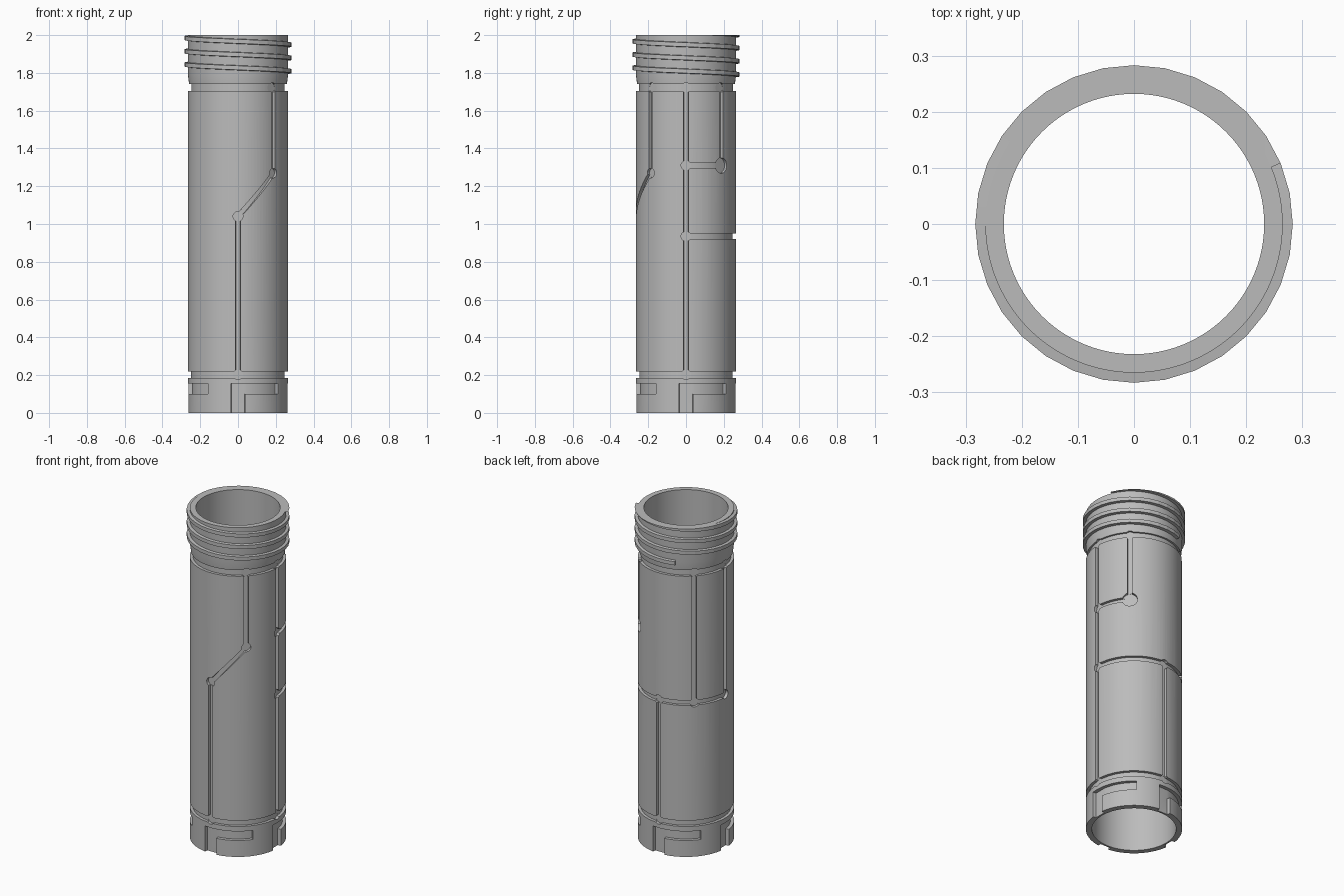
import bpy, bmesh, math
from mathutils import Matrix, Vector

if "Cube" in bpy.data.objects:
    bpy.data.objects.remove(bpy.data.objects["Cube"], do_unlink=True)

R_BODY, R_FLOOR, R_BORE, R_THREAD = 0.265, 0.248, 0.232, 0.283
RING_LOW, RING_MID, RING_TOP = 0.203, 0.935, 1.722

grey = bpy.data.materials.new("metal grey")
grey.use_nodes = True
grey.diffuse_color = (0.5, 0.5, 0.5, 1)
grey.node_tree.nodes["Principled BSDF"].inputs["Base Color"].default_value = (0.5, 0.5, 0.5, 1)


def polar(r, deg, z):
    a = math.radians(deg)
    return Vector((r * math.cos(a), r * math.sin(a), z))


def make_object(name, bm):
    bmesh.ops.recalc_face_normals(bm, faces=bm.faces)
    mesh = bpy.data.meshes.new(name)
    bm.to_mesh(mesh)
    bm.free()
    mesh.materials.append(grey)
    obj = bpy.data.objects.new(name, mesh)
    bpy.context.collection.objects.link(obj)
    return obj


def skin(name, sections, closed=False):
    """Join equal cross-sections into one solid, as a loop or with end caps."""
    bm = bmesh.new()
    rows = [[bm.verts.new(p) for p in s] for s in sections]
    n = len(rows[0])
    pairs = list(zip(rows, rows[1:]))
    if closed:
        pairs.append((rows[-1], rows[0]))
    else:
        bm.faces.new(rows[0])
        bm.faces.new(rows[-1])
    for a, b in pairs:
        for i in range(n):
            j = (i + 1) % n
            bm.faces.new((a[i], a[j], b[j], b[i]))
    return make_object(name, bm)


cutters = []


def groove(a0, z0, a1, z1, width=0.025, floor=R_FLOOR):
    """Cutter for a channel wrapped on the tube from one angle and height to another."""
    da, dz = math.radians(a1 - a0) * R_BODY, z1 - z0
    length = math.hypot(da, dz)
    side_a = math.degrees(-dz / length * width / 2 / R_BODY)
    side_z = da / length * width / 2
    steps = max(1, round(abs(a1 - a0) / 3.75))
    sections = []
    for i in range(steps + 1):
        t = i / steps
        a, z = a0 + (a1 - a0) * t, z0 + dz * t
        sections.append([polar(r, a + s * side_a, z + s * side_z)
                         for r, s in ((floor, -1), (0.3, -1), (0.3, 1), (floor, 1))])
    cutters.append(skin("groove_cutter", sections))


def node(a, z, radius=0.026):
    """Cutter for a round recess facing outwards."""
    bm = bmesh.new()
    turn = Matrix.Rotation(math.radians(a), 4, 'Z') @ Matrix.Rotation(math.pi / 2, 4, 'Y')
    bmesh.ops.create_cone(bm, cap_ends=True, segments=24, radius1=radius, radius2=radius,
                          depth=0.06, matrix=Matrix.Translation(polar(0.2765, a, z)) @ turn)
    cutters.append(make_object("node_cutter", bm))


# Tube body: wall profile with the two ring grooves, turned about the axis
profile = [(R_BORE, 0), (R_BODY, 0), (R_BODY, 0.185), (R_FLOOR, 0.185), (R_FLOOR, 0.22),
           (R_BODY, 0.22), (R_BODY, 1.705), (R_FLOOR, 1.705), (R_FLOOR, 1.74),
           (0.259, 1.74), (0.265, 1.79), (0.265, 2), (R_BORE, 2)]
SEG = 96
body = skin("tube_body", [[polar(r, 360 * i / SEG, z) for r, z in profile]
                          for i in range(SEG)], closed=True)

# Front channel with its slanted step
groove(270, RING_LOW, 270, 1.04)
groove(270, 1.04, 315, 1.27)
groove(315, 1.27, 315, RING_TOP)
# Right side channel, full height, with the short branch
groove(0, RING_LOW, 0, RING_TOP)
groove(0, 1.31, 45, 1.31)
groove(45, 1.31, 45, RING_TOP)
# Back channels joined by the half ring
groove(0, RING_MID, 180, RING_MID, width=0.03)
groove(90, RING_LOW, 90, RING_MID)
groove(135, RING_MID, 135, RING_TOP)
groove(180, RING_MID, 180, RING_TOP)

# Round recesses where the channels meet
for angle in (270, 0, 90):
    node(angle, RING_LOW)
for angle in (315, 0, 45, 135, 180):
    node(angle, RING_TOP)
for angle in (0, 90, 135, 180):
    node(angle, RING_MID)
node(270, 1.04)
node(315, 1.27)
node(0, 1.31)
node(45, 1.31, 0.042)

# Four bayonet slots at the foot: an entry and a sideways run
for angle in (0, 90, 180, 270):
    groove(angle, -0.02, angle, 0.155, width=0.076, floor=0.245)
    groove(angle - 8.2, 0.1275, angle + 53, 0.1275, width=0.055, floor=0.245)

bpy.context.view_layer.objects.active = body
for cutter in cutters:
    cutter.hide_render = True
    mod = body.modifiers.new("cut", 'BOOLEAN')
    mod.operation = 'DIFFERENCE'
    mod.solver = 'EXACT'
    mod.object = cutter
    bpy.ops.object.modifier_apply(modifier=mod.name)
    bpy.data.objects.remove(cutter, do_unlink=True)

# Screw thread: a trapezoid swept down a helix and trimmed flush with the rim
PITCH, STEP, START = 0.07, 11.25, 22.5
sections = []
for i in range(105):
    a = START + i * STEP
    zc = 2.015 - PITCH * (a - START) / 360
    sections.append([polar(r, a, min(zc + h, 2)) for r, h in
                     ((0.25, -0.015), (R_THREAD, -0.011), (R_THREAD, 0.011), (0.25, 0.015))])
thread = skin("screw_thread", sections)

for obj in (body, thread):
    bpy.ops.object.select_all(action='DESELECT')
    obj.select_set(True)
    bpy.context.view_layer.objects.active = obj
    bpy.ops.object.shade_smooth_by_angle(angle=math.radians(25 if obj is body else 8))
